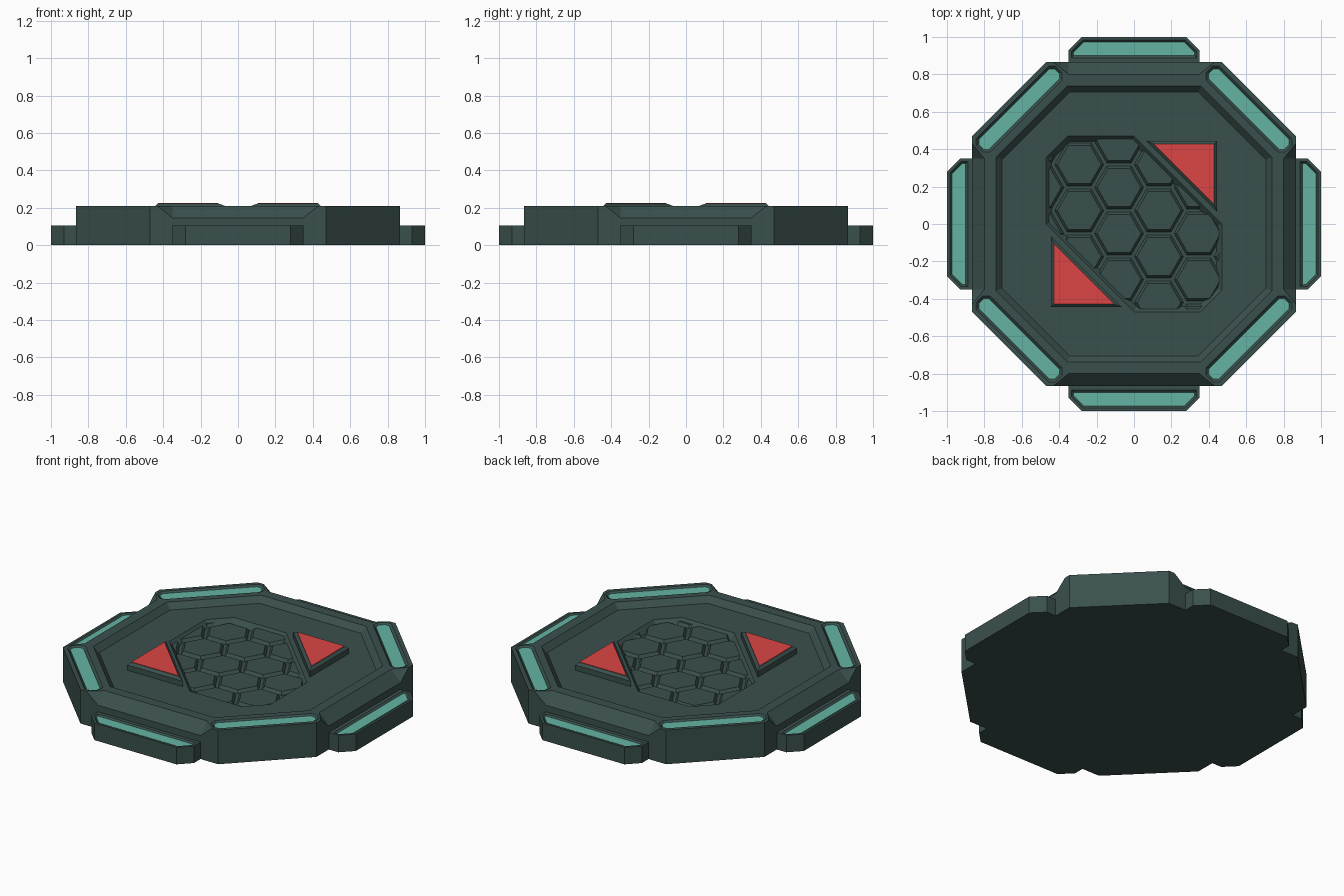
import bpy, bmesh, math
from mathutils import Vector, Matrix

if "Cube" in bpy.data.objects:
    bpy.data.objects.remove(bpy.data.objects["Cube"])


def material(name, rgb):
    m = bpy.data.materials.new(name)
    m.diffuse_color = (*rgb, 1)
    m.use_nodes = True
    m.node_tree.nodes["Principled BSDF"].inputs["Base Color"].default_value = m.diffuse_color
    return m


DARK = material("dark_green_metal", (0.042, 0.080, 0.073))
TEAL = material("teal_light", (0.127, 0.456, 0.370))
RED = material("red_marker", (0.72, 0.060, 0.060))
TOP, FLOOR, PIT = 0.21, 0.175, 0.142


def at(pts, z):
    return [(x, y, z) for x, y in pts]


def spin(pts, k):
    m = Matrix.Rotation(k * math.pi / 2, 3, 'Z')
    return [tuple(m @ Vector(p)) for p in pts]


def finish(bm, name, mat):
    bmesh.ops.remove_doubles(bm, verts=bm.verts, dist=0.0005)
    bmesh.ops.recalc_face_normals(bm, faces=bm.faces)
    me = bpy.data.meshes.new(name)
    bm.to_mesh(me)
    bm.free()
    me.materials.append(mat)
    ob = bpy.data.objects.new(name, me)
    bpy.context.collection.objects.link(ob)
    return ob


def face(bm, pts):
    return bm.faces.new([bm.verts.new(p) for p in pts])


def walls(bm, a, b):
    for i in range(len(a)):
        j = (i + 1) % len(a)
        face(bm, [a[i], a[j], b[j], b[i]])


def holed_face(bm, outer, hole):
    edges = []
    for loop in (outer, hole):
        vs = [bm.verts.new(p) for p in loop]
        edges += [bm.edges.new((vs[i], vs[(i + 1) % len(vs)])) for i in range(len(vs))]
    bmesh.ops.triangle_fill(bm, use_beauty=True, use_dissolve=False,
                            edges=edges, normal=(0, 0, 1))


def loft(name, loops, mat):
    bm = bmesh.new()
    face(bm, loops[0])
    for a, b in zip(loops, loops[1:]):
        walls(bm, a, b)
    face(bm, loops[-1])
    return finish(bm, name, mat)


def corner_strip(half_l, half_w, c, z):
    # chamfered bar lying along the front-right corner side
    l, w = half_l, half_w
    uv = [(-l + c, -w), (l - c, -w), (l, -w + c), (l, w - c),
          (l - c, w), (-l + c, w), (-l, w - c), (-l, -w + c)]
    s = math.sqrt(0.5)
    return [((0.868 + v + u) * s, (-0.868 - v + u) * s, z) for u, v in uv]


def tab_outline(hx, y0, y1, hx2, y2, z):
    return at([(-hx, -y0), (-hx, -y1), (-hx2, -y2), (hx2, -y2), (hx, -y1), (hx, -y0)], z)


def octagon(a, b, z):
    out = []
    for k in range(4):
        out += spin([(-b, -a, z), (b, -a, z)], k)
    return out


def panel_outline(inset, z):
    # skewed octagon for the honeycomb pit
    a = 0.47 - inset
    d = 0.47 - inset * math.sqrt(2) - a
    c = 0.825 - inset * math.sqrt(2) - a
    return at([(-c, a), (d, a), (a, d), (a, -c), (c, -a), (-d, -a), (-a, -d), (-a, c)], z)


# main octagonal body
bm = bmesh.new()
for k in range(4):
    def add(pts):
        face(bm, spin(pts, k))
    add([(-.47, -.865, 0), (.47, -.865, 0), (.47, -.865, TOP), (.43, -.865, TOP),
         (.35, -.865, .145), (-.35, -.865, .145), (-.43, -.865, TOP), (-.47, -.865, TOP)])
    add([(-.35, -.865, .145), (.35, -.865, .145), (.35, -.80, TOP), (-.35, -.80, TOP)])
    for s in (-1, 1):
        add([(s * .35, -.865, .145), (s * .43, -.865, TOP), (s * .35, -.80, TOP)])
    add([(.47, -.865, 0), (.865, -.47, 0), (.865, -.47, TOP), (.47, -.865, TOP)])
    add(at([(-.35, -.80), (.35, -.80), (.358, -.737), (-.358, -.737)], TOP))
    groove = corner_strip(.30, .052, .027, TOP)
    groove_low = corner_strip(.287, .038, .021, TOP - .014)
    block = at([(.35, -.80), (.43, -.865), (.47, -.865), (.865, -.47),
                (.865, -.43), (.80, -.35), (.737, -.358), (.358, -.737)], TOP)
    holed_face(bm, spin(block, k), spin(groove, k))
    walls(bm, spin(groove, k), spin(groove_low, k))
    add(groove_low)
face(bm, octagon(.865, .47, 0))
walls(bm, octagon(.737, .358, TOP), octagon(.705, .345, FLOOR))
holed_face(bm, octagon(.705, .345, FLOOR), panel_outline(0, FLOOR))
walls(bm, panel_outline(0, FLOOR), panel_outline(.03, PIT))
face(bm, panel_outline(.03, PIT))
finish(bm, "octagon_body", DARK)

# side tabs and all light strips
for k in range(4):
    def tab(*a):
        return spin(tab_outline(*a), k)
    H = 0.105
    bm = bmesh.new()
    base, rim = tab(.35, .86, .93, .28, 1.0, 0), tab(.35, .86, .93, .28, 1.0, H)
    g0, g1 = tab(.335, .888, .924, .274, .985, H), tab(.324, .902, .919, .269, .973, H - .012)
    face(bm, base)
    walls(bm, base, rim)
    holed_face(bm, rim, g0)
    walls(bm, g0, g1)
    face(bm, g1)
    finish(bm, f"side_tab_{k}", DARK)
    loft(f"tab_light_{k}", [tab(.324, .902, .919, .269, .973, H - .012),
                            tab(.324, .902, .919, .269, .973, H - .006)], TEAL)
    loft(f"corner_light_{k}", [spin(corner_strip(.287, .038, .021, z), k)
                               for z in (TOP - .014, TOP - .008)], TEAL)

# honeycomb tiles clipped to the pit outline
bm = bmesh.new()
R = 0.142
for i in range(-3, 4):
    for j in range(-4, 4):
        cx = -.08 + 1.5 * R * i
        cy = .195 + math.sqrt(3) * R * (j + (.5 if i % 2 else 0))
        if max(abs(cx), abs(cy)) > .65:
            continue
        rings = [[(cx + r * math.cos(a * math.pi / 3), cy + r * math.sin(a * math.pi / 3), z)
                  for a in range(6)] for r, z in ((.133, PIT - .002), (.117, .160))]
        walls(bm, *rings)
        face(bm, rings[0])
        face(bm, rings[1])
bmesh.ops.remove_doubles(bm, verts=bm.verts, dist=0.0005)
clip = [Vector(p) for p in panel_outline(.015, 0)]
for i, p in enumerate(clip):
    q = clip[(i + 1) % 8]
    e = q - p
    n = Vector((-e.y, e.x, 0))
    if n.dot(p) < 0:
        n = -n
    bmesh.ops.bisect_plane(bm, geom=bm.verts[:] + bm.edges[:] + bm.faces[:], dist=1e-5,
                           plane_co=p, plane_no=n, clear_outer=True)
    bmesh.ops.holes_fill(bm, edges=[x for x in bm.edges if x.is_boundary], sides=0)
finish(bm, "honeycomb_tiles", DARK)

# raised triangle markers
def triangle(lo, hi, z, s):
    return at([(s * lo, s * hi), (s * hi, s * hi), (s * hi, s * lo)], z)


for s, side in ((1, "back"), (-1, "front")):
    loft(f"{side}_marker_base", [triangle(.065, .445, FLOOR - .003, s), triangle(.065, .445, .208, s),
                                 triangle(.103, .429, .222, s)], DARK)
    loft(f"{side}_marker", [triangle(.106, .428, .220, s), triangle(.106, .428, .225, s)], RED)
